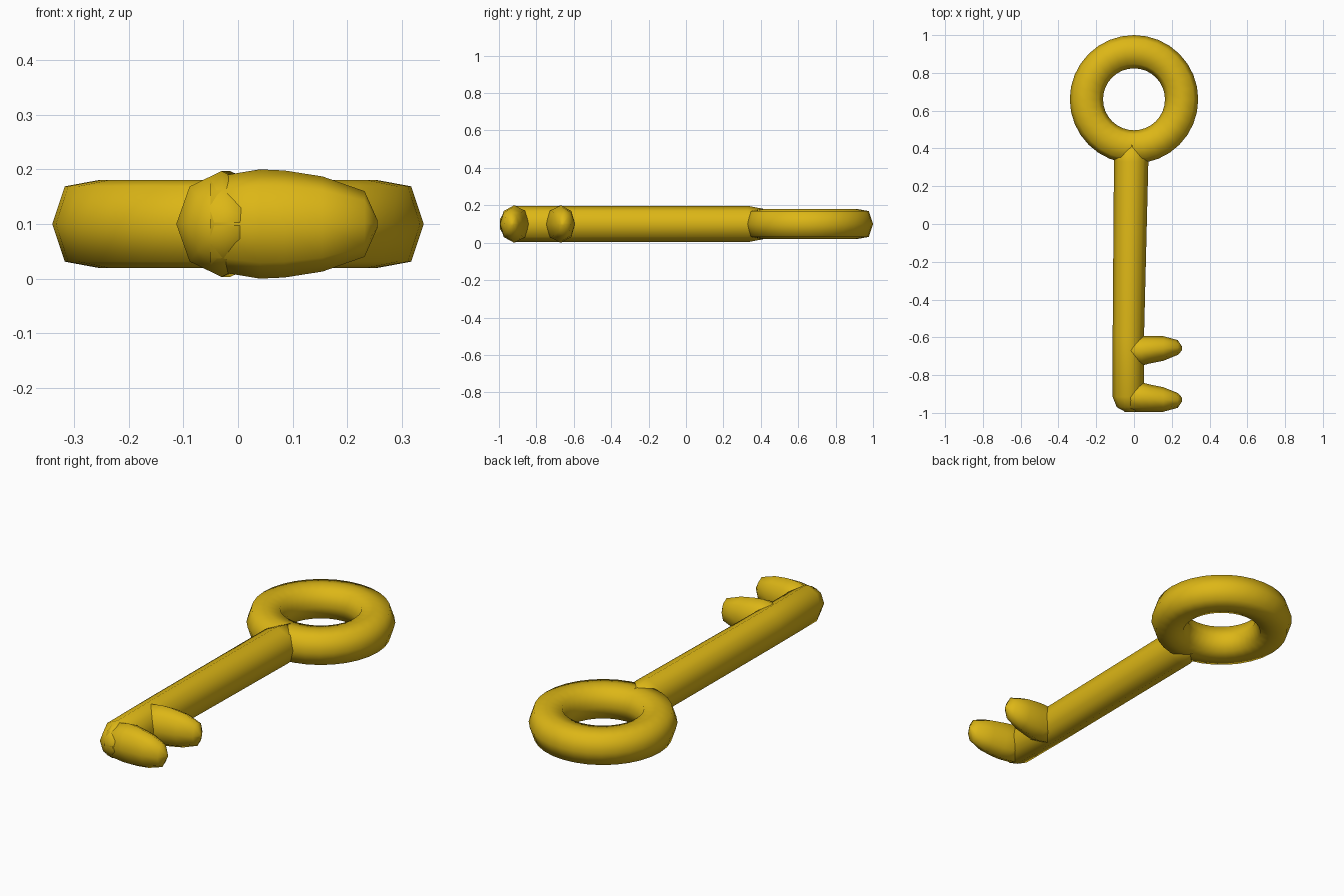
import bpy, bmesh, math

cube = bpy.data.objects.get("Cube")
if cube:
    bpy.data.objects.remove(cube)

gold = bpy.data.materials.new("gold")
gold.use_nodes = True
gold.diffuse_color = (0.72, 0.47, 0.008, 1)
gold.node_tree.nodes["Principled BSDF"].inputs["Base Color"].default_value = gold.diffuse_color

MID_Z = 0.1


def skin(name, rings, closed=False):
    """Bridge equal rings of points into one smooth surface."""
    bm = bmesh.new()
    loops = [[bm.verts.new(p) for p in ring] for ring in rings]
    pairs = list(zip(loops, loops[1:]))
    if closed:
        pairs.append((loops[-1], loops[0]))
    for a, b in pairs:
        for i in range(len(a)):
            j = (i + 1) % len(a)
            bm.faces.new((a[i], a[j], b[j], b[i]))
    if not closed:
        bm.faces.new(loops[0])
        bm.faces.new(loops[-1])
    bmesh.ops.recalc_face_normals(bm, faces=bm.faces)
    for f in bm.faces:
        f.smooth = True
    mesh = bpy.data.meshes.new(name)
    bm.to_mesh(mesh)
    bm.free()
    mesh.materials.append(gold)
    obj = bpy.data.objects.new(name, mesh)
    bpy.context.collection.objects.link(obj)
    return obj


def octagon(half_width, half_height):
    angles = [i * math.tau / 8 for i in range(8)]
    return [(half_width * math.cos(a), half_height * math.sin(a)) for a in angles]


# Ring handle: squarish eight-sided profile swept around a circle
profile = [(0.088, 0), (0.065, 0.069), (0, 0.081), (-0.065, 0.069),
           (-0.088, 0), (-0.065, -0.069), (0, -0.081), (0.065, -0.069)]
turns = [i * math.tau / 32 for i in range(32)]
skin("ring_handle", [[((0.252 + r) * math.cos(t), 0.66 + (0.252 + r) * math.sin(t), MID_Z + z)
                      for r, z in profile] for t in turns], closed=True)

# Shaft: y, centre x, half width, half height
stations = [(-0.995, -0.02, 0.025, 0.025), (-0.97, -0.028, 0.063, 0.068),
            (-0.915, -0.03, 0.083, 0.097), (-0.6, -0.03, 0.083, 0.097),
            (0.33, -0.015, 0.091, 0.097), (0.43, -0.01, 0.085, 0.078)]
skin("shaft", [[(cx + u, y, MID_Z + v) for u, v in octagon(w, h)]
               for y, cx, w, h in stations])

# Teeth: x, inner edge, outer edge, half height, as distances from the tooth middle
tooth = [(-0.05, 0.09, 0.068, 0.085), (0.04, 0.09, 0.068, 0.1), (0.085, 0.078, 0.068, 0.098),
         (0.155, 0.064, 0.066, 0.087), (0.232, 0.033, 0.045, 0.06), (0.255, 0.008, 0.01, 0.008)]


def build_tooth(name, y, side):
    rings = []
    for x, inner, outer, h in tooth:
        mid = y + side * (inner - outer) / 2
        rings.append([(x, mid + u, MID_Z + v) for u, v in octagon((inner + outer) / 2, h)])
    skin(name, rings)


build_tooth("front_tooth", -0.928, 1)
build_tooth("back_tooth", -0.66, -1)
